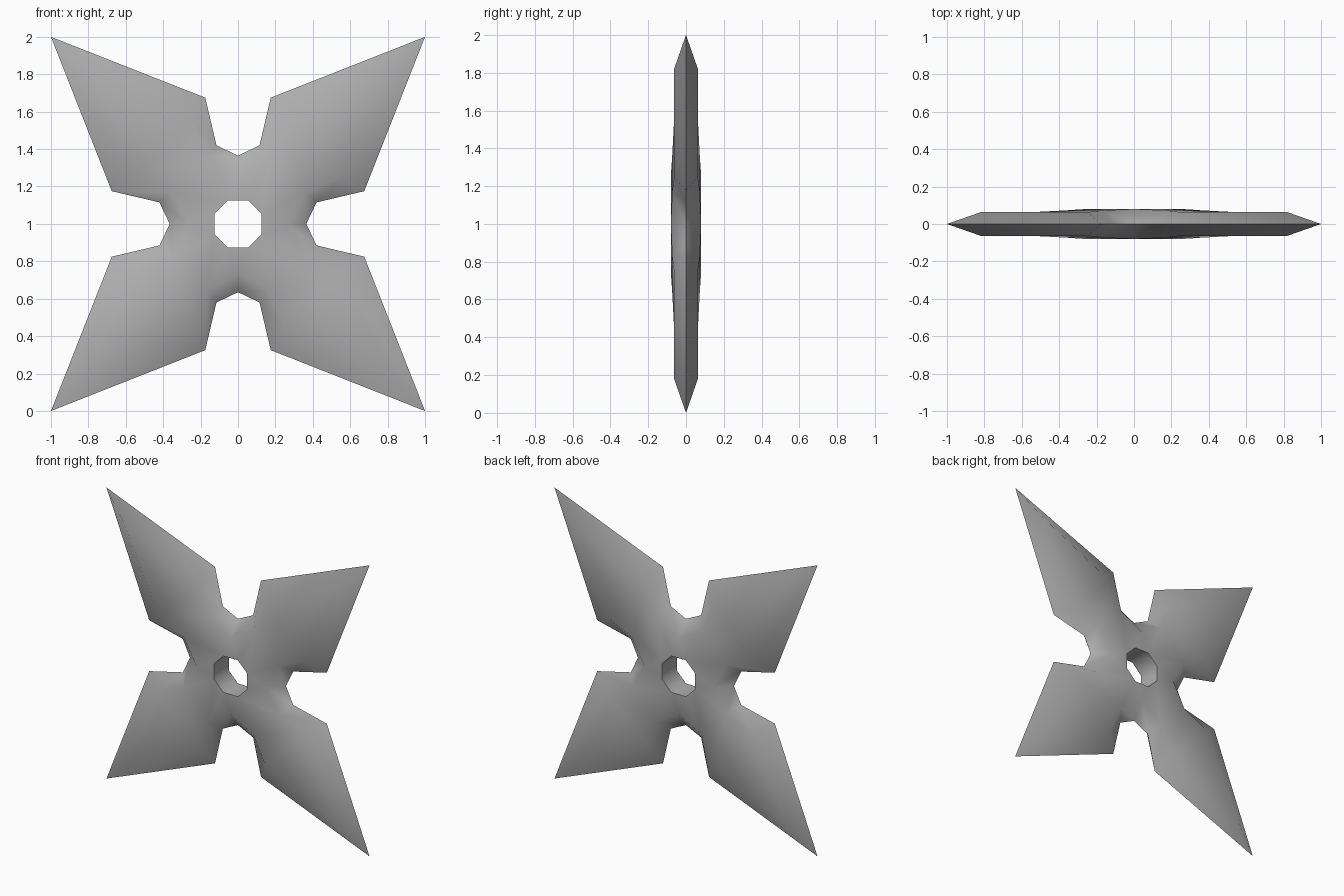
import bpy, bmesh, math
from mathutils import Matrix, Vector

if "Cube" in bpy.data.objects:
    bpy.data.objects.remove(bpy.data.objects["Cube"], do_unlink=True)

steel = bpy.data.materials.new("grey_steel")
steel.diffuse_color = (0.43, 0.43, 0.43, 1)
steel.use_nodes = True
steel.node_tree.nodes["Principled BSDF"].inputs["Base Color"].default_value = (0.43, 0.43, 0.43, 1)

# One arm: half of its points, the other half swaps x and z.
# Knife edge lies on y = 0; the raised face carries its own height.
EDGE = [(0.365, 0), (0.42, 0.115), (0.675, 0.175)]
FACE = [(0.26, 0, 0.08), (0.36, 0.17, 0.073), (0.55, 0.25, 0.063)]
TIP, FACE_TIP = (1, 1, 0), (0.82, 0.82, 0.063)
HOLE = (0.125, 0.055, 0.08)


def point(x, z, height=0):
    return Vector((x, -height, z))


def swap(p):
    return Vector((p.z, p.y, p.x))


def full_arm(half, tip):
    pts = [point(*p) for p in half]
    return pts + [point(*tip)] + [swap(p) for p in reversed(pts)]


def arm_faces():
    edge = full_arm(EDGE, TIP)
    face = full_arm(FACE, FACE_TIP)
    hole = point(*HOLE)
    hole_next = swap(hole)
    hole_prev = Vector((hole.x, hole.y, -hole.z))
    # Bevels from the knife edge up to the raised face
    faces = [[edge[i], edge[i + 1], face[i + 1], face[i]] for i in range(len(edge) - 1)]
    notch, root, corner, tip, corner2, root2, notch2 = face
    # Blade and hub
    faces += [[corner, tip, corner2], [root, corner, corner2, root2],
              [hole, root, root2, hole_next], [notch, root, hole],
              [notch2, hole_next, root2], [hole_prev, notch, hole]]
    # Hole walls down to the middle plane
    for a, b in ((hole_prev, hole), (hole, hole_next)):
        faces.append([a, b, Vector((b.x, 0, b.z)), Vector((a.x, 0, a.z))])
    return faces


# Four arms, front and back, welded into one star
bm = bmesh.new()
for side in (1, -1):
    for k in range(4):
        turn = Matrix.Rotation(k * math.pi / 2, 3, 'Y')
        for pts in arm_faces():
            placed = [turn @ Vector((p.x, p.y * side, p.z)) for p in pts]
            bm.faces.new([bm.verts.new(p + Vector((0, 0, 1))) for p in placed])
bmesh.ops.remove_doubles(bm, verts=bm.verts, dist=0.0005)
bmesh.ops.recalc_face_normals(bm, faces=bm.faces)

mesh = bpy.data.meshes.new("four_point_star")
bm.to_mesh(mesh)
bm.free()
mesh.materials.append(steel)
star = bpy.data.objects.new("four_point_star", mesh)
bpy.context.collection.objects.link(star)

# Smooth faces, crisp knife edge and hole rim
bpy.ops.object.select_all(action='DESELECT')
star.select_set(True)
bpy.context.view_layer.objects.active = star
bpy.ops.object.shade_smooth_by_angle(angle=math.radians(55))
